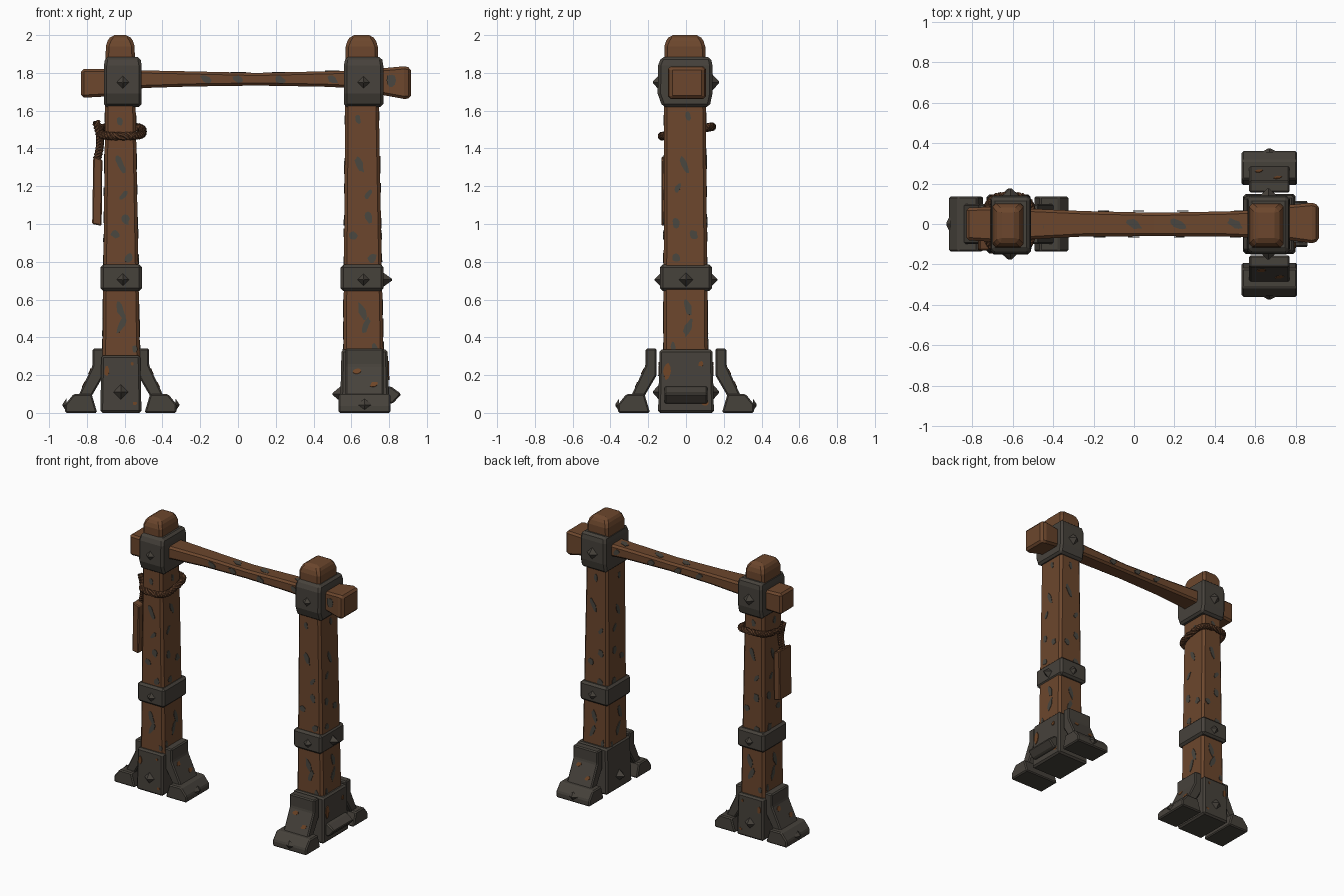
import bpy, bmesh, math, random
from mathutils import Matrix, Vector

random.seed(4)
if "Cube" in bpy.data.objects:
    bpy.data.objects.remove(bpy.data.objects["Cube"])


def material(name, rgb):
    m = bpy.data.materials.new(name)
    m.use_nodes = True
    m.diffuse_color = (*rgb, 1)
    bsdf = m.node_tree.nodes["Principled BSDF"]
    bsdf.inputs["Base Color"].default_value = (*rgb, 1)
    return m


WOOD = material("brown wood", (0.15, 0.062, 0.026))
METAL = material("dark iron", (0.062, 0.054, 0.044))
RUST = material("rust", (0.16, 0.06, 0.02))
MOSS = material("grey stain", (0.068, 0.062, 0.05))
ROPE = material("rope", (0.1, 0.043, 0.02))


def finish(name, bm, mat, bevel=0.0):
    bmesh.ops.recalc_face_normals(bm, faces=bm.faces)
    me = bpy.data.meshes.new(name)
    bm.to_mesh(me)
    bm.free()
    ob = bpy.data.objects.new(name, me)
    bpy.context.collection.objects.link(ob)
    me.materials.append(mat)
    if bevel:
        mod = ob.modifiers.new("bevel", "BEVEL")
        mod.width = bevel
        mod.segments = 1
        mod.angle_limit = math.radians(25)
    return ob


def loft(name, sections, mat, bevel=0.012, along_x=False):
    """Rectangles (t, a0, a1, b0, b1) joined along z, or along x."""
    bm = bmesh.new()
    rings = []
    for t, a0, a1, b0, b1 in sections:
        pts = [(a0, b0), (a1, b0), (a1, b1), (a0, b1)]
        rings.append([bm.verts.new((t, a, b) if along_x else (a, b, t)) for a, b in pts])
    for r, s in zip(rings, rings[1:]):
        for i in range(4):
            j = (i + 1) % 4
            bm.faces.new((r[i], r[j], s[j], s[i]))
    bm.faces.new(rings[0])
    bm.faces.new(rings[-1])
    return finish(name, bm, mat, bevel)


def box(name, cx, hx, hy, z0, z1, mat, bevel=0.012, flare=0.0):
    f = flare
    return loft(name, [(z0, cx - hx - f, cx + hx + f, -hy - f, hy + f),
                       (z1, cx - hx, cx + hx, -hy, hy)], mat, bevel)


def extrude(name, profile, half_w, mat, matrix, bevel=0.008):
    """Side profile (outward, z) given a width, then placed by a matrix."""
    bm = bmesh.new()
    lo = [bm.verts.new((u, -half_w, z)) for u, z in profile]
    hi = [bm.verts.new((u, half_w, z)) for u, z in profile]
    bm.faces.new(lo)
    bm.faces.new(hi)
    for i in range(len(lo)):
        j = (i + 1) % len(lo)
        bm.faces.new((lo[i], lo[j], hi[j], hi[i]))
    bm.transform(matrix)
    return finish(name, bm, mat, bevel)


def facing(pos, normal):
    """Frame at pos with local z along normal and local y upward."""
    n = Vector(normal).normalized()
    up = Vector((0, 1, 0)) if abs(n.z) > 0.9 else Vector((0, 0, 1))
    x = up.cross(n).normalized()
    m = Matrix((x, n.cross(x), n)).transposed().to_4x4()
    return Matrix.Translation(pos) @ m


def stud(name, pos, normal, r=0.042, depth=0.036, stretch=1.0):
    bm = bmesh.new()
    bmesh.ops.create_cone(bm, cap_ends=True, segments=4, radius1=r, radius2=0.004, depth=depth)
    scale = Matrix.Diagonal((stretch, 1, 1, 1))
    bm.transform(facing(pos, normal) @ scale @ Matrix.Translation((0, 0, depth / 2 - 0.004)))
    return finish(name, bm, METAL)


def stain(name, pos, normal, w, h, tilt, mat):
    """Thin irregular plate lying on a surface."""
    bm = bmesh.new()
    ring = []
    for k in range(10):
        a = math.tau * k / 10
        r = random.uniform(0.75, 1.15)
        ring.append(bm.verts.new((w * r * math.cos(a), h * r * math.sin(a), 0.003)))
    top = bm.faces.new(ring)
    bmesh.ops.extrude_face_region(bm, geom=[top])
    for v in ring:
        v.co.z = -0.003
    bm.transform(facing(pos, normal) @ Matrix.Rotation(tilt, 4, "Z"))
    return finish(name, bm, mat)


# (across, height, half width, half height, tilt) of stains on each post face
SPOTS = [(0.1, 1.56, 0.016, 0.026, 0.1), (0.1, 1.33, 0.018, 0.05, 0.4), (-0.3, 1.17, 0.014, 0.03, -0.6),
         (-0.4, 1.02, 0.022, 0.03, 0.3), (0.45, 0.94, 0.022, 0.026, 0.8), (-0.4, 0.81, 0.024, 0.026, 0),
         (0.1, 0.54, 0.018, 0.05, 0.3), (0.0, 0.45, 0.018, 0.05, -0.4), (-0.6, 0.35, 0.014, 0.025, 0)]
SIDES = [(0, -1), (1, 0), (0, 1), (-1, 0)]


def post(side, low, high):
    """Tapered timber with a chamfered head, plus its stains."""
    loft(side + "_post", [(0.02, *low), (1.93, *high), (1.955, *high),
         (2.0, high[0] + 0.03, high[1] - 0.03, high[2] + 0.03, high[3] - 0.03)], WOOD, 0.016)
    for nx, ny in SIDES:
        for a, z, w, h, tilt in SPOTS:
            x0, x1, y0, y1 = [p + (q - p) * (z - 0.02) / 1.91 for p, q in zip(low, high)]
            a += random.uniform(-0.15, 0.15)
            cx, cy, hx, hy = (x0 + x1) / 2, (y0 + y1) / 2, (x1 - x0) / 2, (y1 - y0) / 2
            pos = (cx + hx * (nx + a * ny), cy + hy * (ny + a * nx), z + random.uniform(-0.02, 0.02))
            stain(side + "_post_stain", pos, (nx, ny, 0.01), w, h, tilt, MOSS)


post("right", (-0.72, -0.515, -0.12, 0.118), (-0.7, -0.547, -0.115, 0.102))
post("left", (0.555, 0.775, -0.12, 0.118), (0.57, 0.74, -0.115, 0.102))

# Crossbeam, thick at the ends and slim between the posts
loft("crossbeam", [(-0.83, -0.08, 0.08, 1.668, 1.822), (-0.7, -0.088, 0.085, 1.675, 1.82),
                   (-0.5, -0.075, 0.075, 1.72, 1.813), (-0.25, -0.062, 0.064, 1.728, 1.808),
                   (0.1, -0.06, 0.056, 1.733, 1.8), (0.45, -0.062, 0.062, 1.727, 1.808),
                   (0.6, -0.068, 0.068, 1.72, 1.812), (0.77, -0.08, 0.095, 1.682, 1.825),
                   (0.88, -0.095, 0.105, 1.662, 1.835), (0.915, -0.085, 0.095, 1.665, 1.828)],
     WOOD, 0.014, True)
for x in (-0.48, -0.17, 0.0, 0.22, 0.5):
    stain("beam_stain", (x, -0.064, 1.765), (0, -1, 0), 0.03, 0.02, -0.5, MOSS)
    stain("beam_stain", (x + 0.02, 0.064, 1.765), (0, 1, 0), 0.03, 0.02, 0.5, MOSS)
    stain("beam_stain", (x, 0, 1.809 - 0.007 * (abs(x) < 0.3)), (0, 0, 1), 0.042, 0.022, -0.5, MOSS)
stain("beam_end_stain", (0.81, -0.088, 1.76), (0, -1, 0), 0.025, 0.04, 0, MOSS)

# Iron collars and bands with pyramid studs
for side, cx, hx in (("right", -0.61, 0.1), ("left", 0.665, 0.104)):
    loft(side + "_collar", [(1.62, cx - hx, cx + hx, -0.125, 0.125), (1.69, cx - hx, cx + hx, -0.15, 0.14),
         (1.84, cx - hx, cx + hx, -0.148, 0.14), (1.885, cx - hx + 0.008, cx + hx - 0.008, -0.13, 0.13)],
         METAL, 0.015)
    box(side + "_band", cx - 0.008, hx + 0.01, 0.138, 0.645, 0.785, METAL, 0.015)
    for s in (-1, 1):
        stud(side + "_collar_stud", (cx, s * 0.144, 1.75), (0, s, 0))
        stud(side + "_band_stud", (cx, s * 0.138, 0.705), (0, s, 0), 0.036, 0.032)
stud("left_band_outer_stud", (0.77, 0, 0.705), (1, 0, 0), 0.04, 0.05)

# Iron shoes around the post feet
box("right_shoe", -0.62, 0.103, 0.14, 0.0, 0.305, METAL, 0.012, 0.006)
box("left_shoe", 0.67, 0.122, 0.14, 0.0, 0.335, METAL, 0.012, 0.008)
for s in (-1, 1):
    stud("right_shoe_stud", (-0.62, s * 0.143, 0.11), (0, s, 0), 0.045)
stud("left_shoe_inner_stud", (0.545, 0, 0.1), (-1, 0, 0), 0.045, 0.05)
extrude("left_shoe_bar", [(0.78, 0.05), (0.82, 0.05), (0.865, 0.1), (0.81, 0.14), (0.78, 0.14)],
        0.115, METAL, Matrix())

# Splayed braces: foot, sloping strut and back plate, on two sides of each shoe
FOOT = [(0.0, 0.0), (0.17, 0.0), (0.17, 0.045), (0.125, 0.1), (0.03, 0.1)]
STRUT = [(0.035, 0.08), (0.105, 0.08), (0.025, 0.25), (0.025, 0.34), (-0.035, 0.34), (-0.035, 0.2)]
for side, cx, start, turn in (("right", -0.62, 0.125, 0), ("left", 0.67, 0.19, math.pi / 2)):
    for s in (0, math.pi):
        m = Matrix.Translation((cx, 0, 0)) @ Matrix.Rotation(turn + s, 4, "Z")
        shift = m @ Matrix.Translation((start, 0, 0))
        d = m.to_3x3() @ Vector((1, 0, 0))
        extrude(side + "_brace_foot", FOOT, 0.137, METAL, shift)
        extrude(side + "_brace_strut", STRUT, 0.1, METAL, shift)
        stud(side + "_foot_stud", shift @ Vector((0.168, 0, 0.042)), d, 0.034, 0.02, 1.3)
        # Rust blooms on the strut slope
        slope = m.to_3x3() @ Vector((0.17, 0, 0.08))
        for w, z in ((0.05, 0.15), (-0.04, 0.22)):
            u = 0.105 - (z - 0.08) * 0.08 / 0.17
            stain(side + "_rust", shift @ Vector((u, w, z)), slope, 0.022, 0.015, 0.4, RUST)
for y, z, w, h in ((-0.1, 0.22, 0.022, 0.045), (0.08, 0.26, 0.014, 0.016), (0.1, 0.05, 0.02, 0.015)):
    stain("left_shoe_rust", (0.797, y, z), (1, 0, 0.03), w, h, 0, RUST)
    for s in (-1, 1):
        stain("right_shoe_rust", (-0.62 + y * 0.75, s * 0.1435, z), (0, s, 0.02), w * 0.6, h * 0.6, 0, RUST)


def rope(name, path, n, turns, closed):
    """Three thin strands twisted about a path function on 0..1."""
    for k in range(3):
        cu = bpy.data.curves.new(name, "CURVE")
        cu.dimensions = "3D"
        cu.bevel_depth = 0.0115
        cu.bevel_resolution = 1
        sp = cu.splines.new("POLY")
        sp.points.add(n - 1)
        sp.use_cyclic_u = closed
        for i, p in enumerate(sp.points):
            t = i / n if closed else i / (n - 1)
            c = path(t)
            tan = (path(t + 0.01) - path(t - 0.01)).normalized()
            ref = Vector((0, 1, 0)) if abs(tan.z) > 0.7 and not closed else Vector((0, 0, 1))
            u = tan.cross(ref).normalized()
            v = tan.cross(u)
            a = math.tau * (turns * t + k / 3)
            p.co = (*(c + 0.012 * (u * math.cos(a) + v * math.sin(a))), 1)
        ob = bpy.data.objects.new(name, cu)
        bpy.context.collection.objects.link(ob)
        cu.materials.append(ROPE)
        bpy.ops.object.select_all(action="DESELECT")
        ob.select_set(True)
        bpy.context.view_layer.objects.active = ob
        bpy.ops.object.convert(target="MESH")
        bpy.ops.object.shade_smooth_by_angle()


def loop_path(t):
    c, s = math.cos(math.tau * t), math.sin(math.tau * t)
    x = math.copysign(abs(c) ** 0.6, c)
    y = math.copysign(abs(s) ** 0.6, s)
    return Vector((-0.617 + 0.112 * x, 0.005 + 0.132 * y, 1.49 + 0.025 * y))


def tail_path(t):
    return Vector((-0.75 + 0.02 * math.sin(3 * t), -0.06, 1.54 - 0.2 * t))


# Rope tied around the post, its hanging tail and the plank it holds
rope("rope_loop", loop_path, 110, 14, True)
rope("rope_tail", tail_path, 24, 4, False)
extrude("hanging_plank", [(-0.772, 1.0), (-0.722, 0.99), (-0.718, 1.34), (-0.766, 1.36)], 0.07, WOOD,
        Matrix.Translation((0, -0.06, 0)), 0.006)
